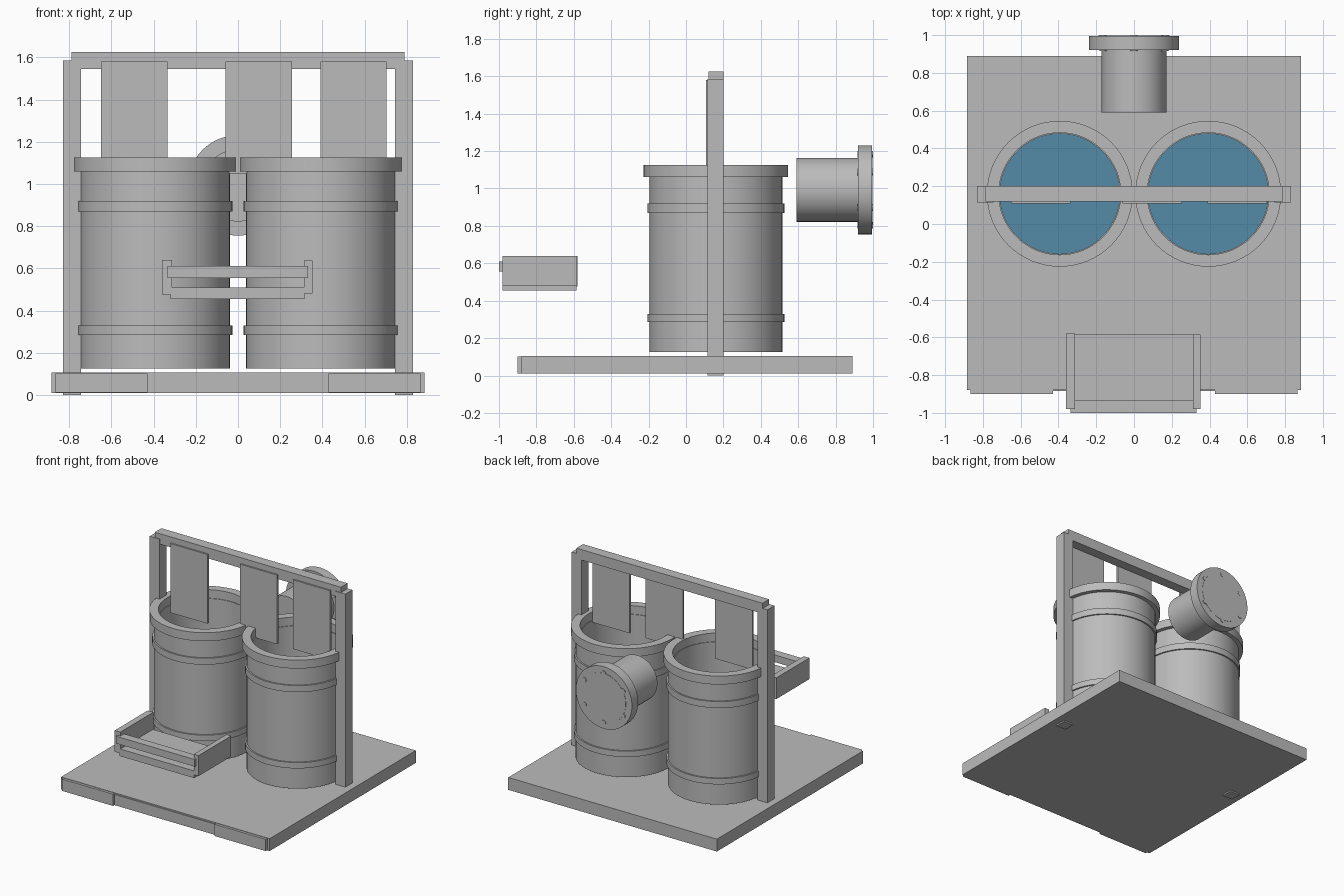
import bpy
import bmesh
import math
from mathutils import Matrix

cube = bpy.data.objects.get("Cube")
if cube:
    bpy.data.objects.remove(cube, do_unlink=True)


def material(name, color):
    m = bpy.data.materials.new(name)
    m.use_nodes = True
    m.diffuse_color = color
    m.node_tree.nodes["Principled BSDF"].inputs["Base Color"].default_value = color
    return m


GREY = material("plain grey", (0.5, 0.5, 0.5, 1))
BLUE = material("water blue", (0.09, 0.26, 0.39, 1))


def finish(name, bm, mat, smooth=False):
    bmesh.ops.recalc_face_normals(bm, faces=bm.faces)
    mesh = bpy.data.meshes.new(name)
    bm.to_mesh(mesh)
    bm.free()
    mesh.materials.append(mat)
    ob = bpy.data.objects.new(name, mesh)
    bpy.context.collection.objects.link(ob)
    if smooth:
        bpy.ops.object.select_all(action="DESELECT")
        ob.select_set(True)
        bpy.context.view_layer.objects.active = ob
        bpy.ops.object.shade_smooth_by_angle(angle=math.radians(35))
    return ob


def box(name, xs, ys, zs):
    """Box between pairs of limits along each axis."""
    bm = bmesh.new()
    bmesh.ops.create_cube(bm, size=1)
    for v in bm.verts:
        for i, (lo, hi) in enumerate((xs, ys, zs)):
            v.co[i] = hi if v.co[i] > 0 else lo
    return finish(name, bm, GREY)


def lathe(name, profile, place, mat=GREY, steps=64):
    """Spin a (radius, height) profile around z, then place it."""
    bm = bmesh.new()
    verts = [bm.verts.new((r, 0, z)) for r, z in profile]
    edges = [bm.edges.new(pair) for pair in zip(verts, verts[1:])]
    bmesh.ops.spin(bm, geom=verts + edges, cent=(0, 0, 0), axis=(0, 0, 1),
                   angle=math.tau, steps=steps, use_duplicate=False)
    bmesh.ops.remove_doubles(bm, verts=bm.verts, dist=1e-5)
    bm.transform(place)
    return finish(name, bm, mat, smooth=True)


# Base slab with a stepped front edge
box("base", (-0.885, 0.885), (-0.88, 0.89), (0.01, 0.105))
box("base_front_center", (-0.43, 0.43), (-0.885, -0.87), (0.02, 0.095))
for side, name in ((-1, "right"), (1, "left")):
    box("base_front_trim_" + name, sorted((side * 0.43, side * 0.865)),
        (-0.9, -0.87), (0.012, 0.102))

# Upright frame
for side, name in ((-1, "right"), (1, "left")):
    box("post_" + name, sorted((side * 0.745, side * 0.83)), (0.115, 0.2), (0, 1.585))
box("top_beam", (-0.79, 0.79), (0.12, 0.2), (1.545, 1.625))

# Hanging panels
for i, x in enumerate((-0.65, -0.06, 0.39)):
    box(f"hanging_panel_{i + 1}", (x, x + 0.315), (0.108, 0.125), (1.05, 1.58))

# Barrels: body with two raised bands and a wide rim
BODY, BAND, RIM, INNER = 0.355, 0.366, 0.386, 0.318
barrel = [(0, 0.125), (BODY, 0.125)]
for low, high in ((0.285, 0.33), (0.87, 0.92)):
    barrel += [(BODY, low), (BAND, low), (BAND, high), (BODY, high)]
barrel += [(BODY, 1.06), (RIM, 1.06), (RIM, 1.125), (0.323, 1.125),
           (0.323, 1.06), (INNER, 1.06), (INNER, 0.16), (0, 0.16)]
for side, name in ((-1, "right"), (1, "left")):
    place = Matrix.Translation((side * 0.393, 0.16, 0))
    lathe("barrel_" + name, barrel, place)
    lathe("water_" + name, [(0, 0.16), (INNER, 0.16), (INNER, 0.55), (0, 0.55)], place, BLUE)

# Flanged pipe lying along y
along_y = Matrix.Translation((0, 0, 0.993)) @ Matrix.Rotation(-math.pi / 2, 4, "X")
lathe("flanged_pipe", [(0, 0.59), (0.171, 0.59), (0.171, 0.92), (0.238, 0.92),
                       (0.238, 0.995), (0.187, 0.995), (0.187, 0.997), (0, 0.997)], along_y)
for i in range(6):
    a = math.radians(90 + 60 * i)
    spot = Matrix.Translation((0.19 * math.cos(a), 0, 0.19 * math.sin(a))) @ along_y
    lathe(f"flange_bolt_{i + 1}", [(0, 0.917), (0.018, 0.917), (0.018, 1.0), (0, 1.0)],
          spot, steps=16)

# Tray in front
box("tray_floor", (-0.32, 0.315), (-0.98, -0.585), (0.455, 0.51))
box("tray_front_rail", (-0.335, 0.332), (-1.0, -0.935), (0.555, 0.61))
box("tray_side_right", (-0.36, -0.312), (-0.98, -0.58), (0.477, 0.64))
box("tray_side_left", (0.312, 0.352), (-0.98, -0.585), (0.48, 0.638))
